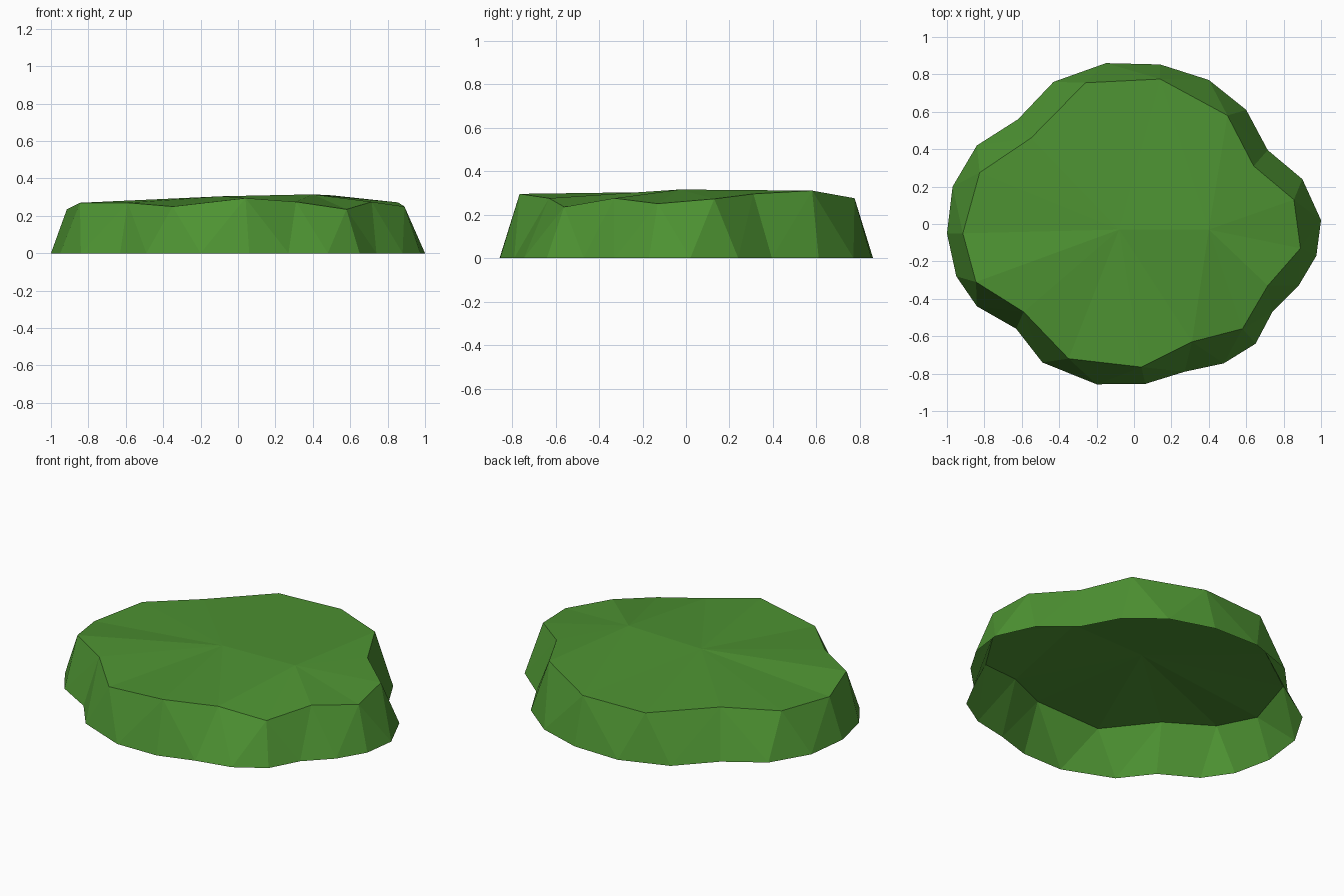
import bpy, bmesh
from mathutils import Vector

if "Cube" in bpy.data.objects:
    bpy.data.objects.remove(bpy.data.objects["Cube"])

# Ground outline, counter-clockwise from the right
base_outline = [(1.0, .02), (.9, .24), (.715, .395), (.6, .61), (.4, .77), (.14, .853),
                (-.15, .86), (-.43, .76), (-.62, .56), (-.84, .42), (-.97, .2), (-1.0, -.05),
                (-.95, -.28), (-.84, -.44), (-.63, -.56), (-.49, -.74), (-.2, -.857), (.06, -.855),
                (.27, -.79), (.48, -.745), (.65, -.64), (.74, -.47), (.88, -.33), (.975, -.17)]

# Uneven upper rim with heights, same direction
rim_outline = [(.855, .13, .272), (.64, .31, .295), (.5, .58, .31), (.14, .775, .275),
               (-.26, .755, .27), (-.55, .46, .27), (-.825, .275, .25), (-.915, -.05, .235),
               (-.845, -.31, .27), (-.59, -.47, .27), (-.35, -.72, .25), (.04, -.765, .295),
               (.31, -.63, .275), (.58, -.56, .235), (.715, -.33, .275), (.89, -.13, .25)]

# Two gentle high points on the grass
peaks = [(.4, -.03, .315), (-.08, -.03, .305)]

bm = bmesh.new()
base = [bm.verts.new((x, y, 0)) for x, y in base_outline]
rim = [bm.verts.new(p) for p in rim_outline]
crown = [bm.verts.new(p) for p in peaks]
nb, nr = len(base), len(rim)

# Sloping sides: stitch the two rings along the shorter diagonal (underside stays open)
i = j = 0
while i < nb or j < nr:
    b, b2 = base[i % nb], base[(i + 1) % nb]
    r, r2 = rim[j % nr], rim[(j + 1) % nr]
    go_base = j == nr or (i < nb and (b2.co - r.co).length <= (r2.co - b.co).length)
    if go_base:
        bm.faces.new((b, b2, r))
        i += 1
    else:
        bm.faces.new((b, r2, r))
        j += 1

# Top: fan each rim edge to its side's high point, bridging where it changes
owner = [crown[0] if v.co.x > .2 else crown[1] for v in rim]
for k in range(nr):
    n = (k + 1) % nr
    bm.faces.new((rim[k], rim[n], owner[k]))
    if owner[k] is not owner[n]:
        bm.faces.new((rim[n], owner[n], owner[k]))

mesh = bpy.data.meshes.new("grass_mound")
bm.to_mesh(mesh)
bm.free()

green = bpy.data.materials.new("grass green")
green.diffuse_color = (.075, .29, .032, 1)
green.use_nodes = True
green.node_tree.nodes["Principled BSDF"].inputs["Base Color"].default_value = green.diffuse_color
mesh.materials.append(green)

mound = bpy.data.objects.new("grass_mound", mesh)
bpy.context.collection.objects.link(mound)
